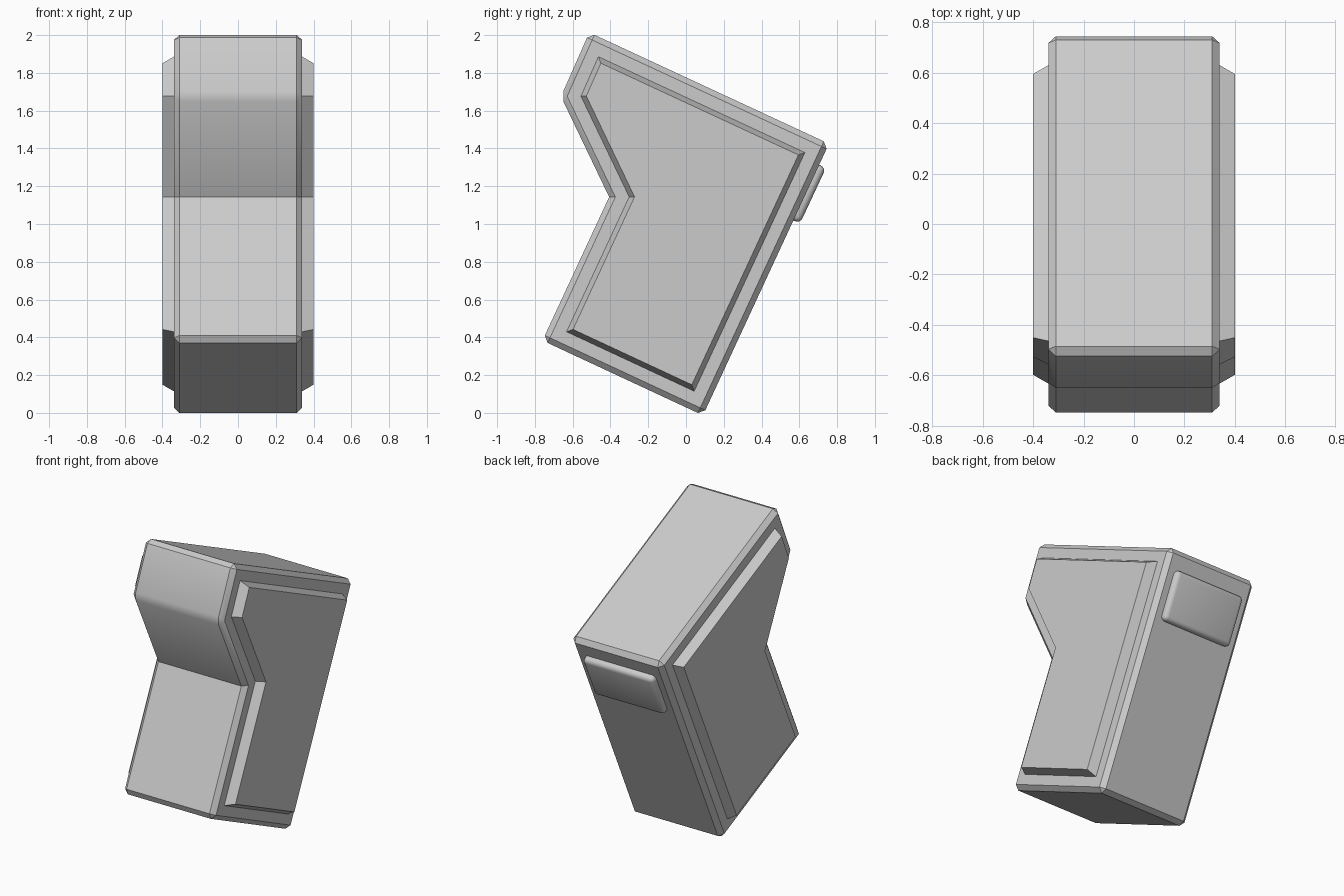
import bpy, bmesh
from math import radians
from mathutils import Matrix, Vector

if "Cube" in bpy.data.objects:
    bpy.data.objects.remove(bpy.data.objects["Cube"])

# Side profile (y, z); the fourth point is the concave bend
PROFILE = [(0.757, 1.425), (0.09, -0.013), (-0.76, 0.383), (-0.407, 1.143),
           (-0.662, 1.675), (-0.512, 2.014)]
CONCAVE = 3


def finish(bm, name, angle=30):
    bmesh.ops.recalc_face_normals(bm, faces=bm.faces)
    mesh = bpy.data.meshes.new(name)
    bm.to_mesh(mesh)
    bm.free()
    obj = bpy.data.objects.new(name, mesh)
    bpy.context.collection.objects.link(obj)
    bpy.ops.object.select_all(action='DESELECT')
    obj.select_set(True)
    bpy.context.view_layer.objects.active = obj
    bpy.ops.object.shade_smooth_by_angle(angle=radians(angle))
    return obj


def profile_face(bm, x):
    verts = [bm.verts.new((x, y, z)) for y, z in PROFILE]
    return verts, bm.faces.new(verts)


# Bent main body, chamfered everywhere except the concave bend
bm = bmesh.new()
left, face = profile_face(bm, -0.34)
right, face = profile_face(bm, 0.34)
for i in range(len(PROFILE)):
    j = (i + 1) % len(PROFILE)
    bm.faces.new((left[i], left[j], right[j], right[i]))
bmesh.ops.recalc_face_normals(bm, faces=bm.faces)
bend = {left[CONCAVE], right[CONCAVE]}
edges = [e for e in bm.edges if set(e.verts) != bend]
bmesh.ops.bevel(bm, geom=edges, offset=0.03, offset_type='OFFSET',
                segments=1, profile=0.5, affect='EDGES')
finish(bm, "bent_body")

# Raised side panels: profile inset, then tapered outwards
for side, name in ((1, "right_panel"), (-1, "left_panel")):
    bm = bmesh.new()
    verts, face = profile_face(bm, side * 0.34)
    face.normal_update()
    res = bmesh.ops.inset_region(bm, faces=[face], thickness=0.096,
                                 use_even_offset=True, use_boundary=True)
    bmesh.ops.delete(bm, geom=res['faces'], context='FACES')
    bmesh.ops.inset_region(bm, faces=list(bm.faces), thickness=0.026,
                           use_even_offset=True, use_boundary=True)
    # Lift the inner loop (vertices not on the open boundary)
    for v in bm.verts:
        if not v.is_boundary:
            v.co.x = side * 0.40
    bm.normal_update()
    obj = finish(bm, name, 20)
    top = max(obj.data.polygons, key=lambda p: p.area)
    if top.normal.x * side < 0:
        obj.data.flip_normals()

# Rounded button on the sloping back
bm = bmesh.new()
bmesh.ops.create_cube(bm, size=1)
bmesh.ops.scale(bm, vec=Vector((0.53, 0.12, 0.325)), verts=bm.verts)
bmesh.ops.bevel(bm, geom=list(bm.edges), offset=0.03, offset_type='OFFSET',
                segments=4, profile=0.5, affect='EDGES')
bmesh.ops.transform(bm, verts=bm.verts, matrix=Matrix.Translation((0, 0.618, 1.175))
                    @ Matrix.Rotation(radians(-25), 4, 'X'))
finish(bm, "back_button", 40)
